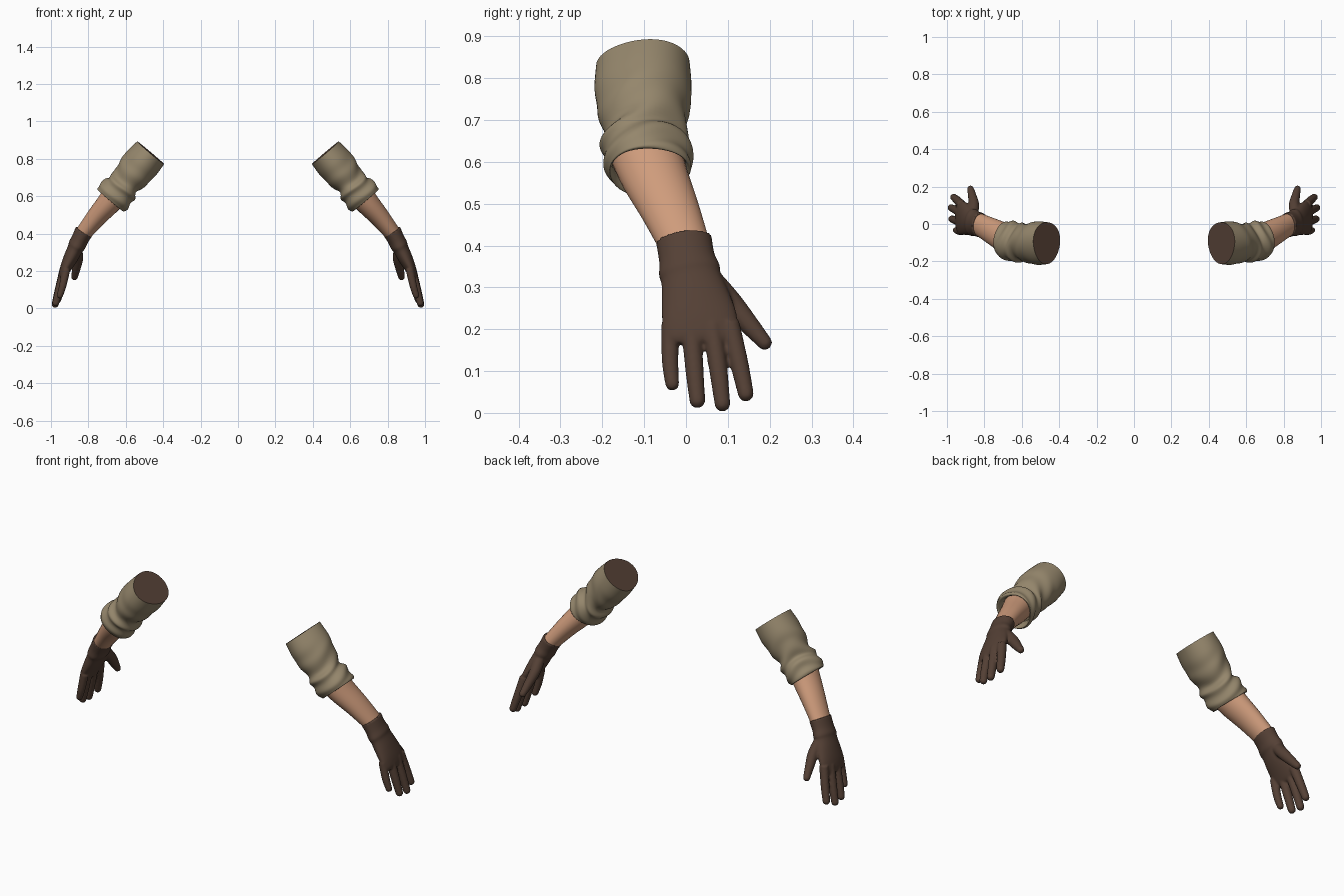
import bpy, bmesh
from math import sin, cos, pi, exp
from mathutils import Vector

cube = bpy.data.objects.get("Cube")
if cube:
    bpy.data.objects.remove(cube)


def material(name, rgb):
    m = bpy.data.materials.new(name)
    m.use_nodes = True
    m.diffuse_color = (*rgb, 1)
    m.node_tree.nodes["Principled BSDF"].inputs["Base Color"].default_value = (*rgb, 1)
    return m


SLEEVE = material("khaki cloth", (0.30, 0.24, 0.15))
SKIN = material("warm skin", (0.62, 0.33, 0.20))
GLOVE = material("dark brown leather", (0.09, 0.052, 0.036))


def spline(stations, steps):
    """Catmull-Rom through (x, y, z, radius_u, radius_v) stations."""
    pts = [Vector(s) for s in stations]
    out = []
    for i in range(len(pts) - 1):
        a, b, c, d = pts[max(i - 1, 0)], pts[i], pts[i + 1], pts[min(i + 2, len(pts) - 1)]
        for k in range(steps):
            t = k / steps
            out.append(0.5 * (2 * b + (c - a) * t + (2 * a - 5 * b + 4 * c - d) * t ** 2
                              + (3 * b - a - 3 * c + d) * t ** 3))
    return out + [pts[-1]]


def loft(bm, stations, side, steps=5, sides=24, fold=None, direction=None):
    """Skin elliptical rings along a path; returns the starting cap face."""
    rows = spline(stations, steps)
    centres = [Vector(r[:3]) for r in rows]
    rings = []
    for i, row in enumerate(rows):
        tangent = direction or centres[min(i + 1, len(rows) - 1)] - centres[max(i - 1, 0)]
        tangent = tangent.normalized()
        u = tangent.cross(Vector((0, 1, 0))).normalized()
        v = u.cross(tangent)
        ring = []
        for j in range(sides):
            a = 2 * pi * j / sides
            extra = fold(i / (len(rows) - 1), a) if fold else 0
            p = centres[i] + u * cos(a) * (row[3] + extra) + v * sin(a) * (row[4] + extra)
            ring.append(bm.verts.new((p.x * side, p.y, p.z)))
        rings.append(ring)
    for lower, upper in zip(rings, rings[1:]):
        for j in range(sides):
            k = (j + 1) % sides
            bm.faces.new((lower[j], lower[k], upper[k], upper[j]))
    start = bm.faces.new(rings[0])
    bm.faces.new(rings[-1])
    return start


def ball(bm, centre, radius, side):
    made = bmesh.ops.create_uvsphere(bm, u_segments=16, v_segments=10, radius=radius)
    offset = Vector((centre[0] * side, centre[1], centre[2]))
    bmesh.ops.translate(bm, verts=made["verts"], vec=offset)


def finish(bm, name, *mats):
    bmesh.ops.recalc_face_normals(bm, faces=bm.faces)
    mesh = bpy.data.meshes.new(name)
    bm.to_mesh(mesh)
    bm.free()
    for m in mats:
        mesh.materials.append(m)
    obj = bpy.data.objects.new(name, mesh)
    bpy.context.collection.objects.link(obj)
    bpy.ops.object.select_all(action="DESELECT")
    obj.select_set(True)
    bpy.context.view_layer.objects.active = obj
    bpy.ops.object.shade_smooth_by_angle(angle=pi / 3)
    return obj


def cloth_fold(s, a):
    """Diagonal creases gathered above the rolled cuff."""
    gather = exp(-((s - 0.45) / 0.2) ** 2)
    soft = 0.003 * sin(3 * a + 5 * s)
    crease = 0.007 * gather * sin(34 * s + 2 * sin(a + 1) + 1.5 * sin(2 * a))
    return soft + crease


SLEEVE_PATH = [
    (0.467, -0.10, 0.832, 0.094, 0.112), (0.515, -0.10, 0.775, 0.100, 0.116),
    (0.557, -0.10, 0.725, 0.096, 0.108), (0.602, -0.10, 0.668, 0.082, 0.098),
    (0.630, -0.098, 0.635, 0.093, 0.106), (0.665, -0.093, 0.597, 0.098, 0.104),
    (0.682, -0.089, 0.578, 0.092, 0.097), (0.676, -0.089, 0.585, 0.078, 0.088),
    (0.655, -0.092, 0.610, 0.074, 0.086),
]
FOREARM_PATH = [
    (0.640, -0.100, 0.630, 0.072, 0.085), (0.690, -0.075, 0.565, 0.064, 0.080),
    (0.760, -0.038, 0.485, 0.053, 0.070), (0.832, 0.000, 0.395, 0.043, 0.059),
]
PALM_PATH = [
    (0.822, -0.005, 0.414, 0.050, 0.067), (0.845, 0.002, 0.370, 0.046, 0.067),
    (0.860, 0.008, 0.340, 0.047, 0.074), (0.870, 0.012, 0.320, 0.042, 0.072),
    (0.892, 0.022, 0.275, 0.039, 0.082), (0.917, 0.032, 0.225, 0.032, 0.090),
    (0.934, 0.036, 0.185, 0.024, 0.086), (0.939, 0.037, 0.168, 0.016, 0.076),
]
# Each finger: knuckle, middle joint, tip centre, tip radius
FINGERS = [
    ((0.918, -0.038, 0.210), (0.936, -0.038, 0.125), (0.952, -0.033, 0.070), 0.017),
    ((0.928, 0.012, 0.210), (0.955, 0.020, 0.105), (0.974, 0.027, 0.030), 0.019),
    ((0.930, 0.062, 0.210), (0.957, 0.077, 0.105), (0.978, 0.087, 0.022), 0.019),
    ((0.922, 0.104, 0.215), (0.946, 0.128, 0.115), (0.964, 0.143, 0.046), 0.019),
]
THUMB_PATH = [
    (0.862, 0.060, 0.315, 0.030, 0.030), (0.856, 0.105, 0.265, 0.028, 0.029),
    (0.865, 0.150, 0.212, 0.023, 0.024), (0.874, 0.188, 0.168, 0.018, 0.018),
]

for side, label in ((1, "left"), (-1, "right")):
    # Rolled sleeve with a dark closed end
    bm = bmesh.new()
    axis = Vector((0.215, 0.01, -0.254))
    cap = loft(bm, SLEEVE_PATH, side, 7, 48, cloth_fold, axis)
    cap.material_index = 1
    finish(bm, label + "_sleeve", SLEEVE, GLOVE)

    # Bare forearm
    bm = bmesh.new()
    loft(bm, FOREARM_PATH, side, 6, 32)
    finish(bm, label + "_forearm", SKIN)

    # Glove: palm, four fingers and thumb fused into one skin
    bm = bmesh.new()
    loft(bm, PALM_PATH, side, 4, 32)
    for knuckle, joint, tip, r in FINGERS:
        loft(bm, [(*knuckle, r + 0.005, r + 0.005), (*joint, r + 0.003, r + 0.003),
                  (*tip, r, r)], side, 5, 16)
        ball(bm, tip, r, side)
    loft(bm, THUMB_PATH, side, 5, 16)
    ball(bm, THUMB_PATH[-1][:3], THUMB_PATH[-1][3], side)
    glove = finish(bm, label + "_glove", GLOVE)
    remesh = glove.modifiers.new("fuse", "REMESH")
    remesh.mode = "VOXEL"
    remesh.voxel_size = 0.005
    remesh.use_smooth_shade = True
    smooth = glove.modifiers.new("soften", "SMOOTH")
    smooth.factor = 0.5
    smooth.iterations = 4
